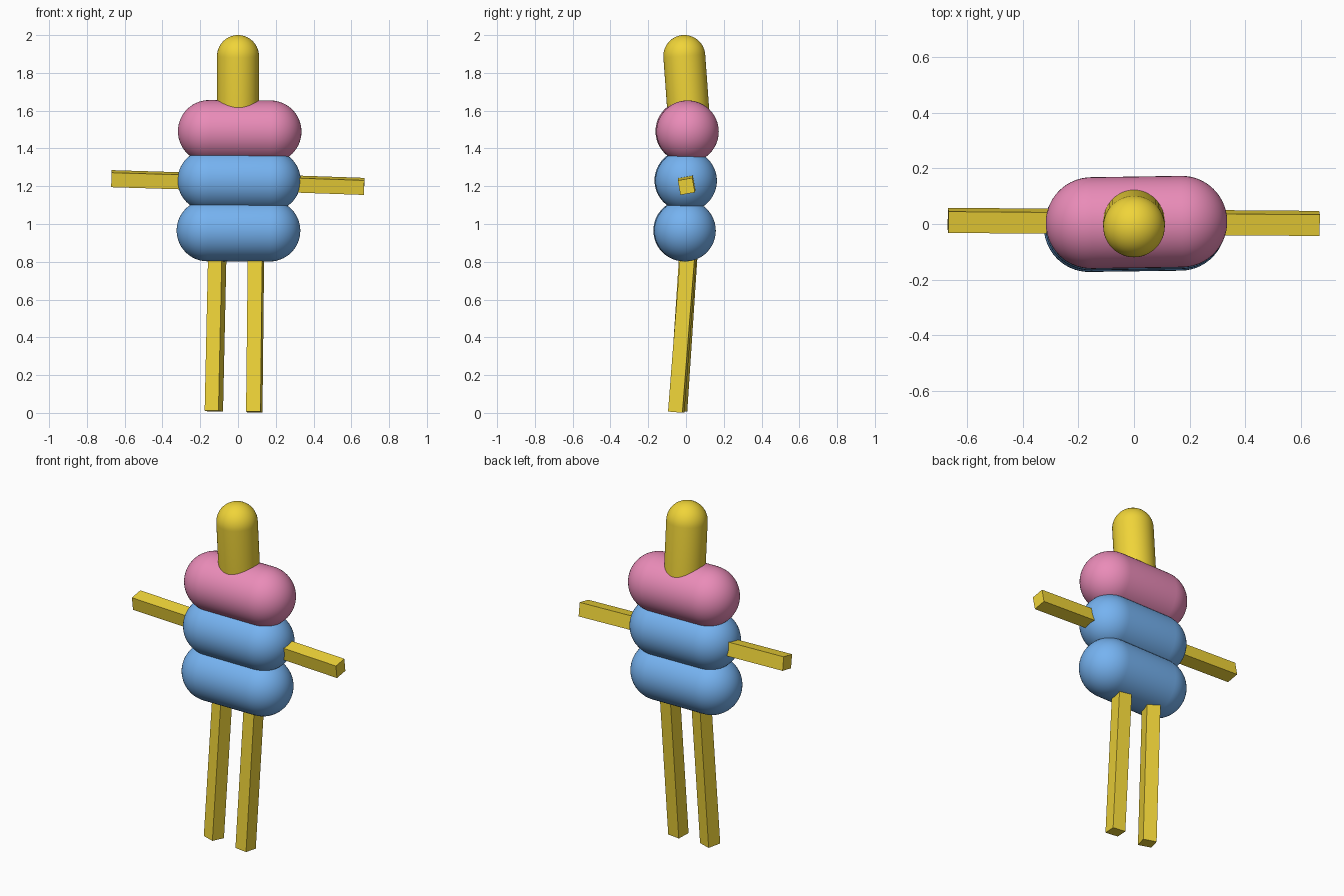
import bpy, bmesh
from math import sin, cos, pi, radians
from mathutils import Vector, Matrix, Quaternion

if "Cube" in bpy.data.objects:
    bpy.data.objects.remove(bpy.data.objects["Cube"])


def material(name, color):
    m = bpy.data.materials.new(name)
    m.diffuse_color = (*color, 1)
    m.use_nodes = True
    m.node_tree.nodes["Principled BSDF"].inputs["Base Color"].default_value = m.diffuse_color
    return m


yellow = material("yellow", (0.87, 0.66, 0.04))
pink = material("pink", (0.82, 0.26, 0.48))
blue = material("blue", (0.18, 0.45, 0.88))


def finish(name, bm, matrix, mat, smooth):
    bm.transform(matrix)
    bmesh.ops.recalc_face_normals(bm, faces=bm.faces)
    for f in bm.faces:
        f.smooth = smooth
    me = bpy.data.meshes.new(name)
    bm.to_mesh(me)
    bm.free()
    me.materials.append(mat)
    ob = bpy.data.objects.new(name, me)
    bpy.context.collection.objects.link(ob)
    return ob


def capsule(name, a, b, r, mat, rings=14, segs=48):
    """Capsule whose rounded tips sit at points a and b."""
    a, b = Vector(a), Vector(b)
    h = (b - a).length / 2 - r
    angles = [pi / 2 * i / rings for i in range(rings + 1)]
    profile = [(r * sin(t), -h - r * cos(t)) for t in angles]
    profile += [(x, -z) for x, z in reversed(profile)]
    bm = bmesh.new()
    vs = [bm.verts.new((x, 0, z)) for x, z in profile]
    es = [bm.edges.new(p) for p in zip(vs, vs[1:])]
    bmesh.ops.spin(bm, geom=vs + es, cent=(0, 0, 0), axis=(0, 0, 1),
                   angle=2 * pi, steps=segs)
    bmesh.ops.remove_doubles(bm, verts=bm.verts, dist=1e-4)
    rot = (b - a).to_track_quat('Z', 'Y').to_matrix().to_4x4()
    return finish(name, bm, Matrix.Translation((a + b) / 2) @ rot, mat, True)


def bar(name, a, b, width, mat, track, up, roll=0):
    """Square bar running from a to b."""
    a, b = Vector(a), Vector(b)
    size = Vector((width, width, width))
    axis = Vector((0, 0, 0))
    i = 'XYZ'.index(track)
    size[i] = (b - a).length
    axis[i] = 1
    bm = bmesh.new()
    bmesh.ops.create_cube(bm, size=1)
    bmesh.ops.scale(bm, vec=size, verts=bm.verts)
    rot = (b - a).to_track_quat(track, up) @ Quaternion(axis, radians(roll))
    return finish(name, bm, Matrix.Translation((a + b) / 2) @ rot.to_matrix().to_4x4(), mat, False)


# Stacked torso capsules
capsule("hips", (-0.325, -0.012, 0.966), (0.33, -0.003, 0.964), 0.163, blue)
capsule("waist", (-0.32, -0.006, 1.232), (0.332, 0.003, 1.228), 0.163, blue)
capsule("chest", (-0.318, 0.001, 1.492), (0.336, 0.011, 1.488), 0.165, pink)

# Head, leaning slightly forward
capsule("head", (0, 0.025, 1.42), (0, -0.017, 2.0), 0.111, yellow)

# Arms
bar("left_arm", (-0.67, 0.013, 1.240), (-0.15, 0.009, 1.224), 0.078, yellow, 'X', 'Z', 10)
bar("right_arm", (0.15, 0.006, 1.217), (0.668, 0.002, 1.199), 0.078, yellow, 'X', 'Z', 10)

# Legs, feet slightly forward
bar("left_leg", (-0.128, -0.042, 0.009), (-0.108, 0.018, 0.92), 0.077, yellow, 'Z', 'Y')
bar("right_leg", (0.086, -0.052, 0.004), (0.096, 0.02, 0.92), 0.077, yellow, 'Z', 'Y')
